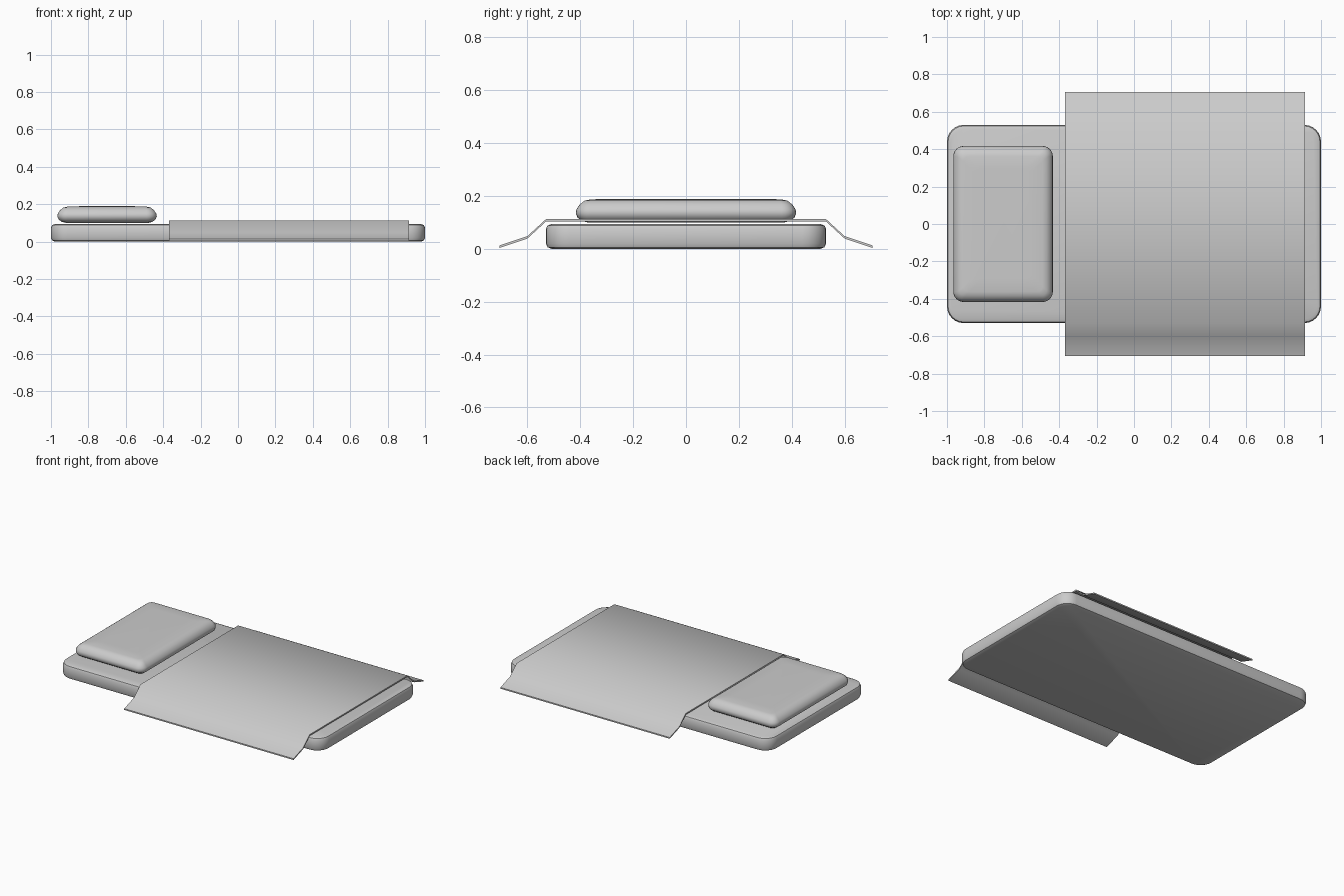
import bpy, bmesh, math

if "Cube" in bpy.data.objects:
    bpy.data.objects.remove(bpy.data.objects["Cube"])


def finish(name, bm, angle):
    bmesh.ops.recalc_face_normals(bm, faces=bm.faces)
    mesh = bpy.data.meshes.new(name)
    bm.to_mesh(mesh)
    bm.free()
    obj = bpy.data.objects.new(name, mesh)
    bpy.context.collection.objects.link(obj)
    bpy.ops.object.select_all(action='DESELECT')
    obj.select_set(True)
    bpy.context.view_layer.objects.active = obj
    bpy.ops.object.shade_smooth_by_angle(angle=math.radians(angle))
    return obj


def rounded_slab(name, cx, hx, hy, radius, rings, seg=6):
    """Stack rounded rectangles; each ring is (inset, z)."""
    bm = bmesh.new()
    loops = []
    for inset, z in rings:
        r = max(radius - inset, 0.03)
        loop = []
        for k, (sx, sy) in enumerate([(1, 1), (-1, 1), (-1, -1), (1, -1)]):
            for i in range(seg + 1):
                a = math.pi / 2 * (k + i / seg)
                loop.append(bm.verts.new((
                    cx + sx * (hx - inset - r) + r * math.cos(a),
                    sy * (hy - inset - r) + r * math.sin(a), z)))
        loops.append(loop)
    for lo, hi in zip(loops, loops[1:]):
        n = len(lo)
        for i in range(n):
            j = (i + 1) % n
            bm.faces.new((lo[i], lo[j], hi[j], hi[i]))
    bm.faces.new(loops[0][::-1])
    bm.faces.new(loops[-1])
    return finish(name, bm, 40)


# Mattress
rounded_slab("mattress", 0, 1.0, 0.53, 0.09,
             [(0.022, 0.0), (0.006, 0.006), (0, 0.02),
              (0, 0.075), (0.006, 0.088), (0.022, 0.094)])

# Pillow with soft bulging sides
rounded_slab("pillow", -0.70, 0.266, 0.417, 0.055,
             [(0.05, 0.099), (0.025, 0.105), (0.007, 0.118), (0, 0.135),
              (0.003, 0.15), (0.015, 0.168), (0.033, 0.182),
              (0.055, 0.187), (0.12, 0.189)])

# Blanket: thin sheet draped over both long sides
half = [(0.53, 0.112), (0.60, 0.048), (0.705, 0.013)]
profile = [(-y, z) for y, z in reversed(half)] + half
bm = bmesh.new()
rows = [[bm.verts.new((x, y, z)) for y, z in profile] for x in (-0.37, 0.915)]
for i in range(len(profile) - 1):
    bm.faces.new((rows[0][i], rows[1][i], rows[1][i + 1], rows[0][i + 1]))
# Thickness hangs below the sheet
low = [[bm.verts.new((v.co.x, v.co.y, v.co.z - 0.009)) for v in row] for row in rows]
for i in range(len(profile) - 1):
    bm.faces.new((low[0][i], low[0][i + 1], low[1][i + 1], low[1][i]))
    for up, dn in zip(rows, low):
        bm.faces.new((up[i], up[i + 1], dn[i + 1], dn[i]))
for e in (0, -1):
    bm.faces.new((rows[0][e], rows[1][e], low[1][e], low[0][e]))
finish("blanket", bm, 50)
